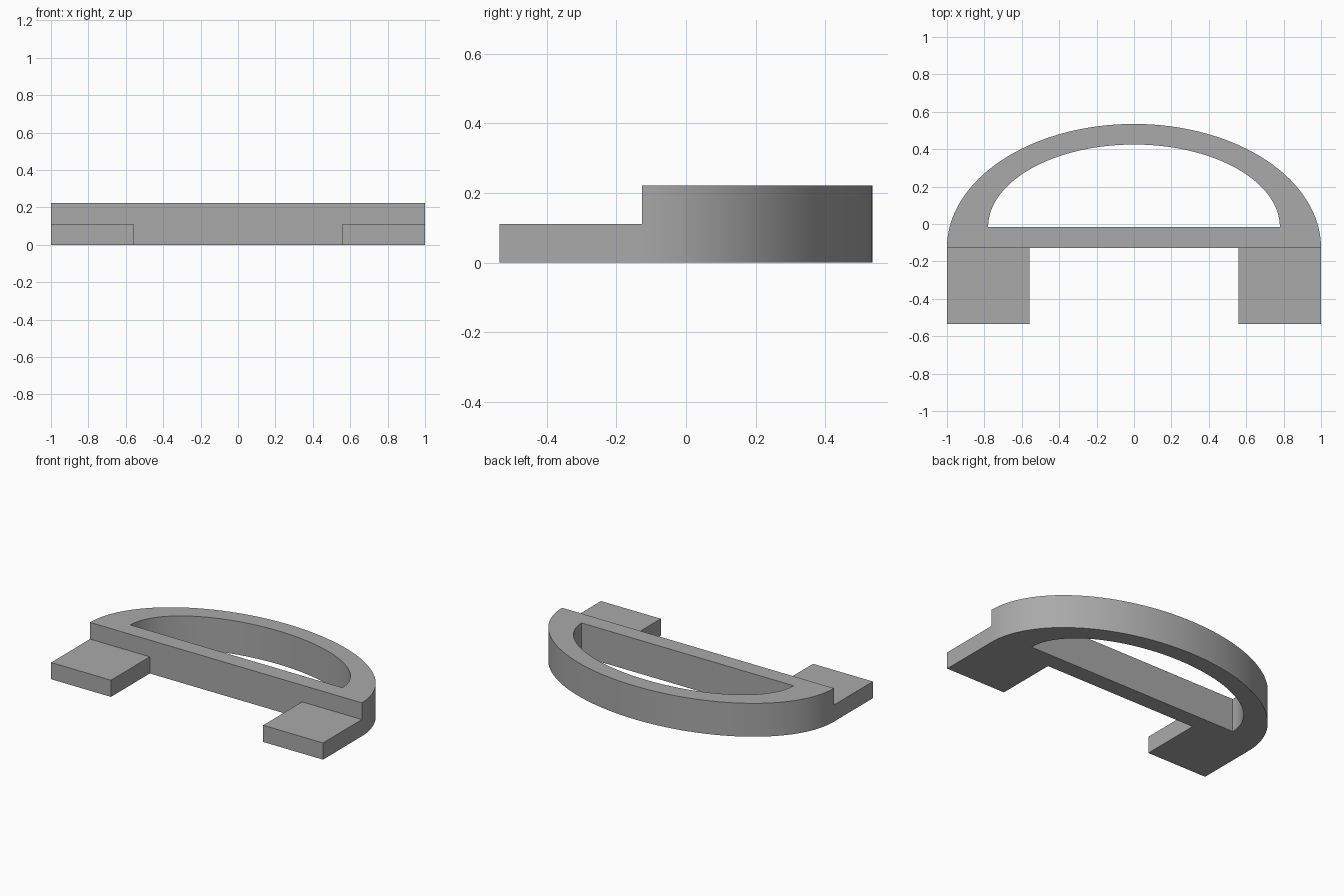
import bpy, bmesh, math

if "Cube" in bpy.data.objects:
    bpy.data.objects.remove(bpy.data.objects["Cube"])

BACK, FRONT, BASE = 0.535, -0.535, -0.127   # depth positions
HEIGHT, PAD_HEIGHT, WALL = 0.222, 0.111, 0.11
SEGMENTS = 64

grey = bpy.data.materials.new("plain grey")
grey.use_nodes = True
grey.diffuse_color = (0.4, 0.4, 0.4, 1)
grey.node_tree.nodes["Principled BSDF"].inputs["Base Color"].default_value = grey.diffuse_color


def half_ellipse(half_width, base, top):
    """Points from the right end over the top to the left end."""
    angles = [math.pi * i / SEGMENTS for i in range(SEGMENTS + 1)]
    return [(half_width * math.cos(a), base + (top - base) * math.sin(a)) for a in angles]


def finish(name, bm):
    bmesh.ops.recalc_face_normals(bm, faces=bm.faces)
    mesh = bpy.data.meshes.new(name)
    bm.to_mesh(mesh)
    bm.free()
    mesh.materials.append(grey)
    obj = bpy.data.objects.new(name, mesh)
    bpy.context.collection.objects.link(obj)
    bpy.ops.object.select_all(action='DESELECT')
    obj.select_set(True)
    bpy.context.view_layer.objects.active = obj
    bpy.ops.object.shade_smooth_by_angle(angle=math.radians(30))
    return obj


# Arched frame: a half-ellipse with a half-ellipse opening
bm = bmesh.new()
outer = half_ellipse(1.0, BASE, BACK)
inner = half_ellipse(0.78, BASE + WALL, BACK - WALL)
rings = [[bm.verts.new((x, y, z)) for x, y in loop]
         for loop, z in ((outer, 0), (inner, 0), (inner, HEIGHT), (outer, HEIGHT))]
for k in range(4):
    a, b = rings[k], rings[(k + 1) % 4]
    for i in range(SEGMENTS + 1):
        j = (i + 1) % (SEGMENTS + 1)
        bm.faces.new((a[i], a[j], b[j], b[i]))
finish("arched_frame", bm)

# Low mounting pads at both front corners
for side, name in ((1, "left_pad"), (-1, "right_pad")):
    bm = bmesh.new()
    bmesh.ops.create_cube(bm, size=1)
    bmesh.ops.scale(bm, vec=(0.44, BASE - FRONT, PAD_HEIGHT), verts=bm.verts)
    bmesh.ops.translate(bm, vec=(side * 0.78, (BASE + FRONT) / 2, PAD_HEIGHT / 2), verts=bm.verts)
    finish(name, bm)
